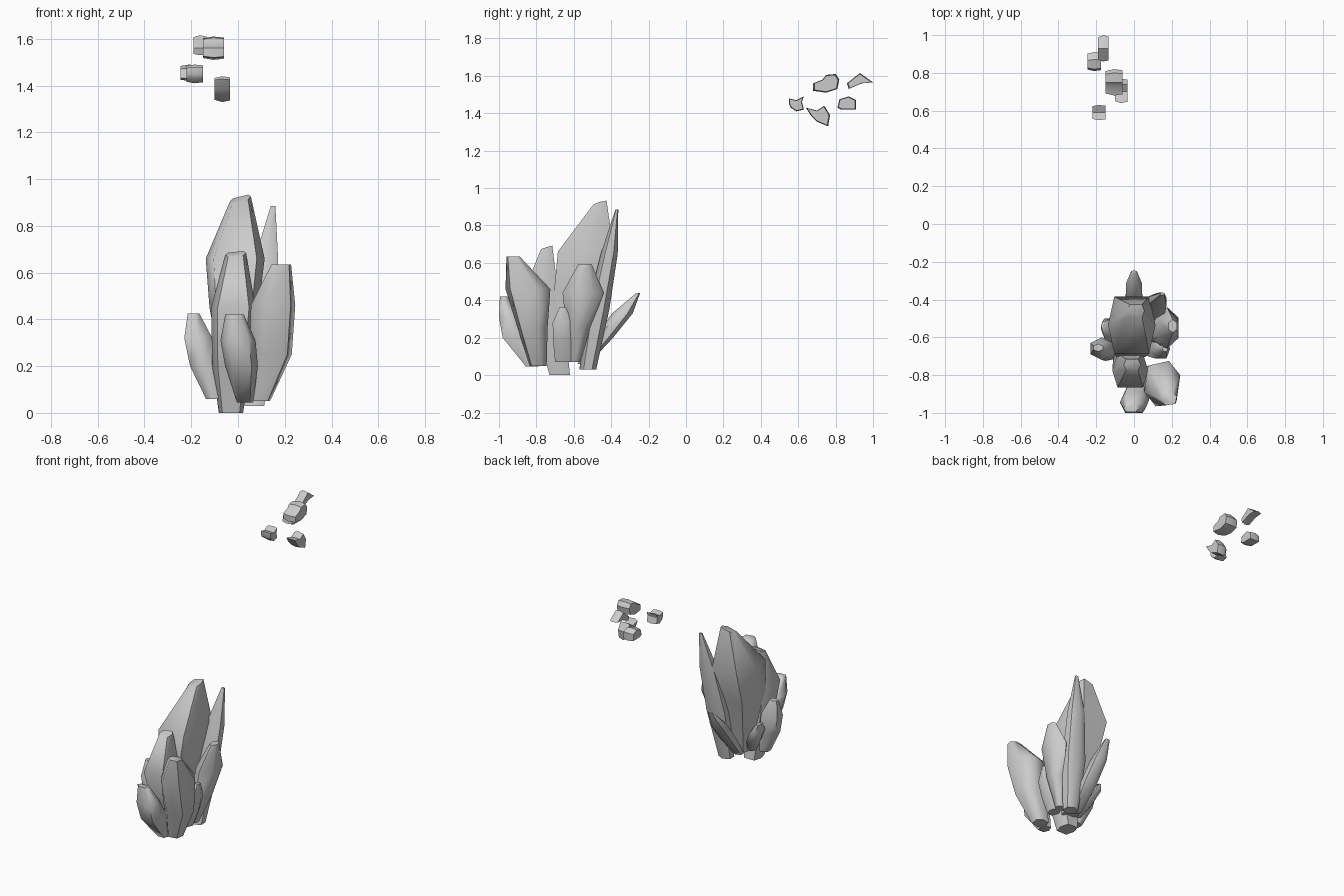
import bpy, bmesh, math


def finish(name, bm, angle):
    bmesh.ops.recalc_face_normals(bm, faces=bm.faces)
    mesh = bpy.data.meshes.new(name)
    bm.to_mesh(mesh)
    bm.free()
    ob = bpy.data.objects.new(name, mesh)
    bpy.context.collection.objects.link(ob)
    bpy.ops.object.select_all(action='DESELECT')
    ob.select_set(True)
    bpy.context.view_layer.objects.active = ob
    bpy.ops.object.shade_smooth_by_angle(angle=math.radians(angle))


# Crystal lofted through six-sided rings: (x, y, z, half width x, half width y)
# tilt = (dz/dx, dz/dy) slope of the top cap; boxy < 1 squares the section off
def crystal(name, rings, turn=0, tilt=(0, 0), boxy=1):
    bm = bmesh.new()
    loops = []
    a = [math.radians(60 * k + turn) for k in range(6)]
    def sq(v):
        return math.copysign(abs(v) ** boxy, v) if abs(v) > 1e-6 else 0
    pts = [(sq(math.cos(t)), sq(math.sin(t))) for t in a]
    mx = max(p[0] for p in pts)
    my = max(p[1] for p in pts)
    for i, (x, y, z, rx, ry) in enumerate(rings):
        top = i == len(rings) - 1
        loop = []
        for px, py in pts:
            dx, dy = rx * px / mx, ry * py / my
            dz = tilt[0] * dx + tilt[1] * dy if top else 0
            loop.append(bm.verts.new((x + dx, y + dy, z + dz)))
        loops.append(loop)
    for lo, hi in zip(loops, loops[1:]):
        for k in range(6):
            n = (k + 1) % 6
            bm.faces.new((lo[k], lo[n], hi[n], hi[k]))
    bm.faces.new(loops[0])
    bm.faces.new(loops[-1])
    finish(name, bm, 62)


# Tall crystals
crystal("main_crystal", [(0, -.60, .07, .05, .05), (-.017, -.58, .45, .105, .125),
        (-.012, -.535, .66, .126, .15), (.01, -.46, .915, .045, .035)], 0, (.25, .3), .45)
crystal("tall_thin_crystal", [(.07, -.525, .03, .042, .045), (.09, -.47, .35, .068, .06),
        (.12, -.41, .65, .052, .045), (.15, -.37, .885, .01, .008)], 30)
crystal("centre_front_crystal", [(-.03, -.675, 0, .052, .055), (-.03, -.71, .2, .08, .07),
        (-.02, -.775, .45, .095, .09), (-.01, -.745, .68, .045, .03)], 0, (.1, .3), .5)
crystal("right_front_crystal", [(.09, -.79, .05, .047, .045), (.14, -.82, .25, .09, .08),
        (.15, -.845, .46, .095, .12), (.185, -.925, .635, .042, .035)], 15, (0, 0), .75)
# Lower outer crystals
crystal("small_front_crystal", [(.03, -.82, .045, .035, .035), (.015, -.91, .2, .07, .07),
        (0, -.945, .31, .075, .055), (-.015, -.975, .42, .04, .02)], 0, (0, 0), .7)
crystal("left_crystal", [(-.10, -.68, .06, .037, .035), (-.15, -.67, .2, .055, .055),
        (-.17, -.66, .32, .06, .06), (-.19, -.655, .425, .025, .02)], 30)
crystal("small_left_crystal", [(-.06, -.61, .08, .03, .03), (-.10, -.575, .17, .045, .05),
        (-.135, -.555, .24, .04, .055), (-.16, -.54, .30, .015, .025)])
crystal("right_crystal", [(.09, -.595, .07, .03, .03), (.135, -.575, .25, .055, .065),
        (.175, -.55, .44, .06, .11), (.205, -.54, .595, .022, .035)], 30)
crystal("small_right_crystal", [(.09, -.655, .07, .035, .045), (.125, -.66, .18, .045, .05),
        (.15, -.66, .28, .042, .053), (.165, -.66, .365, .015, .015)])
crystal("back_crystal", [(0, -.55, .06, .03, .03), (0, -.44, .2, .045, .05),
        (0, -.34, .33, .042, .055), (0, -.255, .44, .015, .01)], 30)


# Floating rock shards: side profile (y, z) pushed through in x, scaled at each end
def shard(name, x0, x1, profile, s0=.85, s1=.9):
    cy = sum(p[0] for p in profile) / len(profile)
    cz = sum(p[1] for p in profile) / len(profile)
    bm = bmesh.new()
    loops = []
    for f, s in ((0, s0), (.5, 1), (1, s1)):
        loops.append([bm.verts.new((x0 + (x1 - x0) * f, cy + (y - cy) * s, cz + (z - cz) * s))
                      for y, z in profile])
    n = len(profile)
    for lo, hi in zip(loops, loops[1:]):
        for k in range(n):
            bm.faces.new((lo[k], lo[(k + 1) % n], hi[(k + 1) % n], hi[k]))
    bm.faces.new(loops[0])
    bm.faces.new(loops[-1])
    finish(name, bm, 30)


shard("upper_shard", -.15, -.06, [(.68, 1.52), (.68, 1.56), (.73, 1.58), (.75, 1.605),
      (.80, 1.61), (.82, 1.58), (.81, 1.53), (.75, 1.51)])
shard("rear_shard", -.19, -.135, [(.86, 1.56), (.93, 1.615), (1.0, 1.565), (.94, 1.56), (.87, 1.53)])
shard("front_shard", -.22, -.15, [(.55, 1.45), (.55, 1.48), (.59, 1.47), (.63, 1.49), (.62, 1.46),
      (.63, 1.42), (.59, 1.41), (.56, 1.43)])
shard("side_shard", -.245, -.175, [(.81, 1.43), (.82, 1.475), (.87, 1.49), (.91, 1.47), (.91, 1.42), (.83, 1.42)])
shard("lower_shard", -.10, -.035, [(.64, 1.43), (.70, 1.415), (.74, 1.44), (.77, 1.39),
      (.76, 1.33), (.70, 1.355), (.67, 1.385)])
